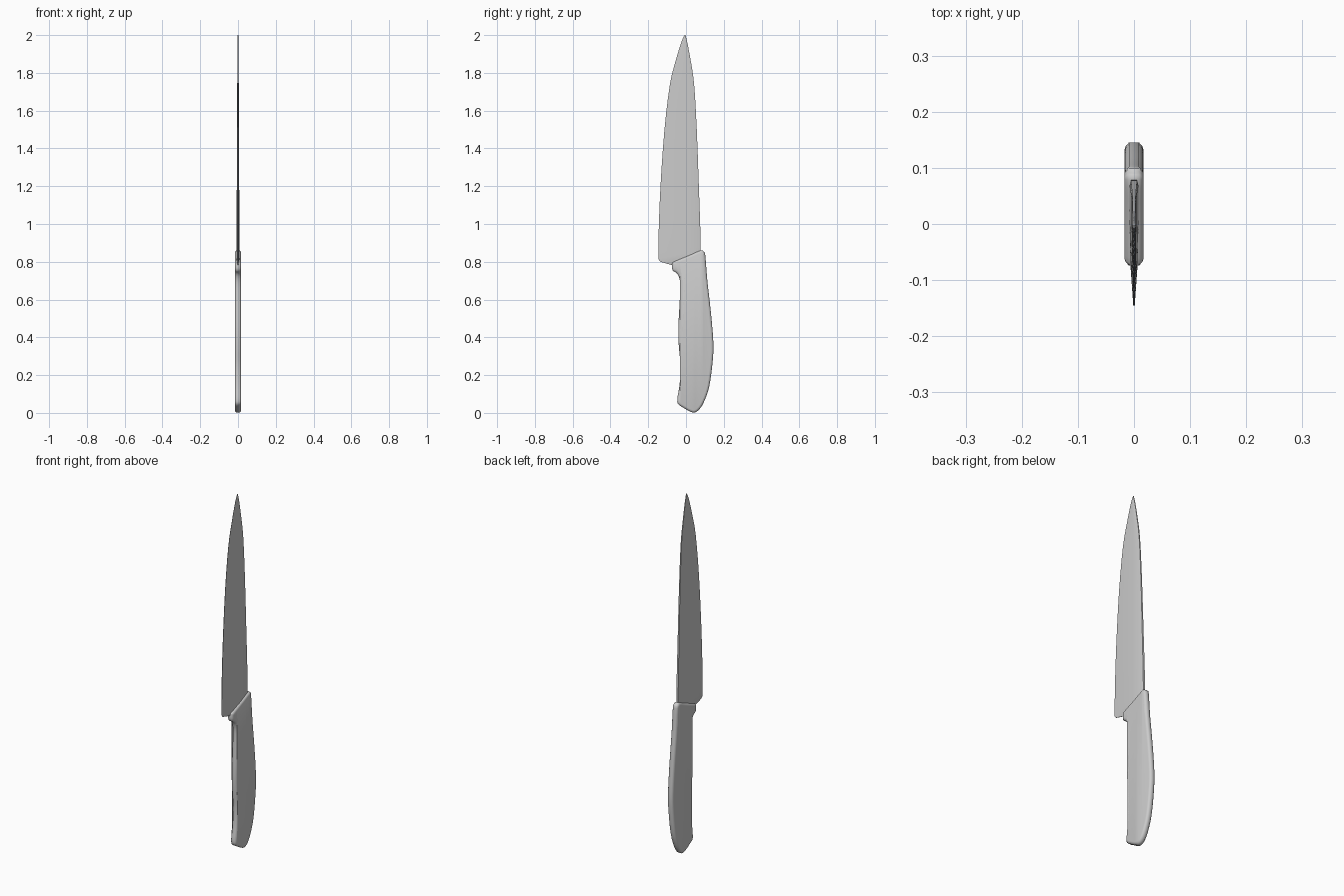
import bpy, bmesh
from mathutils import Vector

if "Cube" in bpy.data.objects:
    bpy.data.objects.remove(bpy.data.objects["Cube"])


def make_object(name, rings, angle):
    """Skin a list of equal-length closed rings and cap both ends."""
    bm = bmesh.new()
    loops = [[bm.verts.new(p) for p in ring] for ring in rings]
    n = len(loops[0])
    for a, b in zip(loops, loops[1:]):
        for i in range(n):
            j = (i + 1) % n
            bm.faces.new((a[i], a[j], b[j], b[i]))
    caps = [bm.faces.new(loops[0]), bm.faces.new(loops[-1])]
    bmesh.ops.triangulate(bm, faces=caps)
    bmesh.ops.recalc_face_normals(bm, faces=bm.faces)
    mesh = bpy.data.meshes.new(name)
    bm.to_mesh(mesh)
    bm.free()
    obj = bpy.data.objects.new(name, mesh)
    bpy.context.collection.objects.link(obj)
    bpy.ops.object.select_all(action='DESELECT')
    obj.select_set(True)
    bpy.context.view_layer.objects.active = obj
    bpy.ops.object.shade_smooth_by_angle(angle=angle)
    return obj


def smooth_path(pts, steps, closed):
    """Catmull-Rom interpolation of points of any dimension."""
    n, out = len(pts), []
    for i in range(n if closed else n - 1):
        ids = [i - 1, i, i + 1, i + 2]
        ids = [k % n if closed else min(max(k, 0), n - 1) for k in ids]
        quad = list(zip(*[pts[k] for k in ids]))
        for s in range(steps):
            t = s / steps
            out.append(tuple(
                0.5 * (2*b + (c - a)*t + (2*a - 5*b + 4*c - d)*t*t
                       + (3*b - a - 3*c + d)*t**3) for a, b, c, d in quad))
    if not closed:
        out.append(tuple(pts[-1]))
    return out


def inset(pts, d):
    """Offset a counter-clockwise outline inwards by d, with limited mitres."""
    out, n = [], len(pts)
    for i in range(n):
        p = Vector(pts[i])
        e1 = (p - Vector(pts[i - 1])).normalized()
        e2 = (Vector(pts[(i + 1) % n]) - p).normalized()
        n1, n2 = Vector((-e1.y, e1.x)), Vector((-e2.y, e2.x))
        m = (n1 + n2).normalized()
        out.append(p + m * d / max(m.dot(n1), 0.7))
    return out


# Handle: (y, z) outline, counter-clockwise, with rounded rims
outline = [(0.045, 0.002), (0.07, 0.018), (0.095, 0.058), (0.122, 0.135),
           (0.14, 0.26), (0.145, 0.37), (0.131, 0.54), (0.113, 0.7),
           (0.102, 0.835), (0.094, 0.853), (0.078, 0.86), (0.02, 0.835),
           (-0.06, 0.802), (-0.073, 0.79), (-0.071, 0.755), (-0.045, 0.735),
           (-0.031, 0.69), (-0.033, 0.6), (-0.041, 0.44), (-0.037, 0.34),
           (-0.029, 0.25), (-0.034, 0.15), (-0.046, 0.075), (-0.041, 0.046),
           (-0.015, 0.028), (0.02, 0.008)]
path = smooth_path(outline, 3, True)
half = [(0.017, 0.013), (0.015, 0.007), (0.009, 0.0)]
levels = [(-x, d) for x, d in half] + [(x, d) for x, d in reversed(half)]
make_object("handle",
            [[(x, y, z) for y, z in inset(path, d)] for x, d in levels], 1.0)

# Blade: stations of (edge y, edge z, spine y, spine z, half thickness)
stations = [(-0.06, 0.778, 0.06, 0.80, 0.008),
            (-0.135, 0.80, 0.075, 0.83, 0.008),
            (-0.146, 0.813, 0.078, 0.86, 0.008),
            (-0.145, 0.95, 0.076, 0.97, 0.0078),
            (-0.135, 1.2, 0.068, 1.2, 0.0065),
            (-0.114, 1.5, 0.057, 1.5, 0.005),
            (-0.085, 1.74, 0.043, 1.74, 0.004),
            (-0.053, 1.87, 0.024, 1.87, 0.0032),
            (-0.024, 1.965, 0.006, 1.965, 0.0026),
            (-0.007, 2.0, -0.004, 2.0, 0.002)]
stations = stations[:2] + smooth_path(stations[2:], 3, False)
section = [(0, 0.15), (0.3, 0.75), (0.65, 1), (0.96, 1), (1, 0.7)]
rings = []
for ey, ez, sy, sz, t in stations:
    side = [(w * t, ey + (sy - ey) * f, ez + (sz - ez) * f) for f, w in section]
    rings.append(side + [(-x, y, z) for x, y, z in reversed(side)])
make_object("blade", rings, 0.6)
